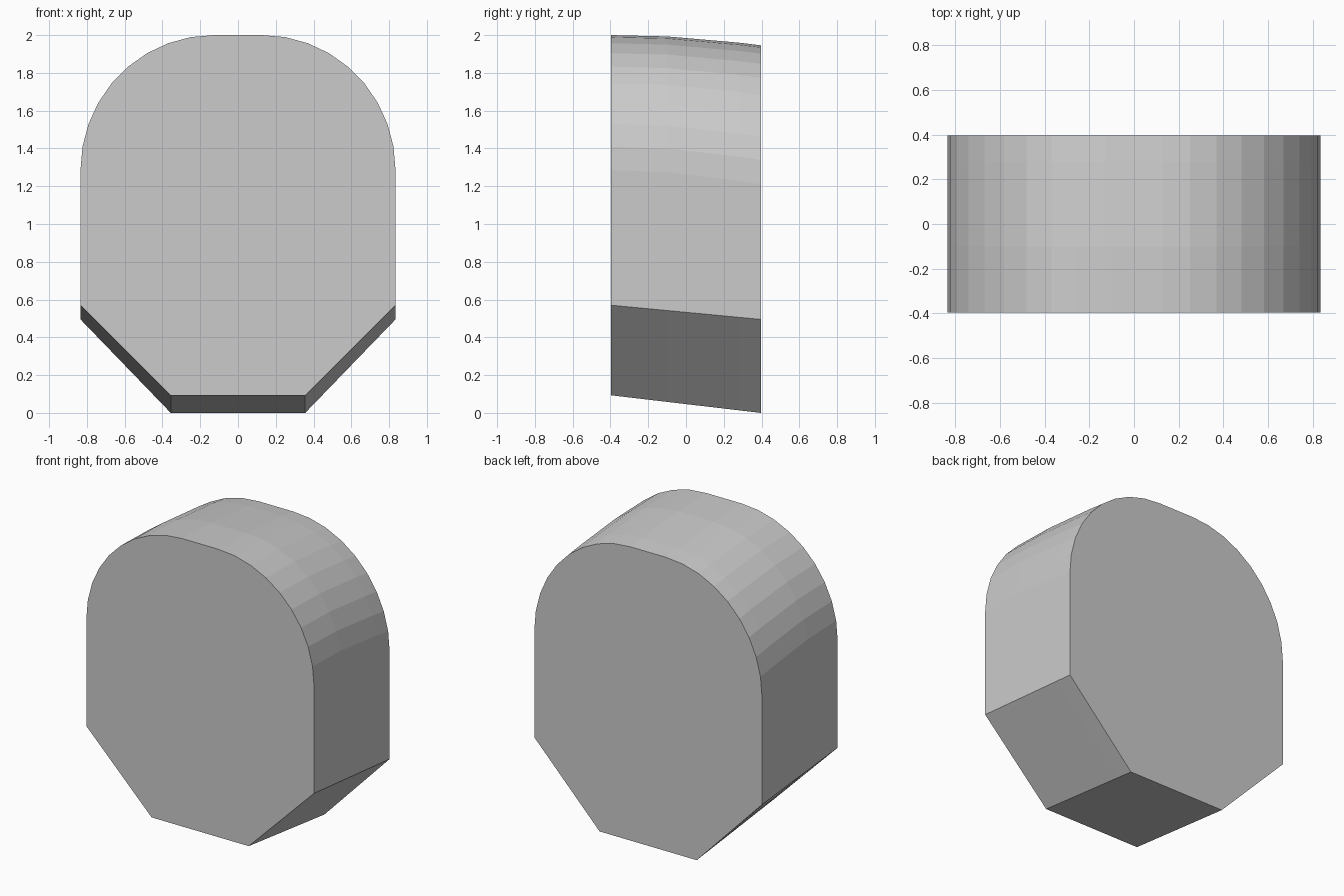
import bpy, bmesh
from math import sin, cos, radians

if "Cube" in bpy.data.objects:
    bpy.data.objects.remove(bpy.data.objects["Cube"])

HALF_DEPTH = 0.396
# Depth stations: (y, curved share of the downward slope used by the rounded top)
STATIONS = [(-HALF_DEPTH, 0.0), (-0.1, 0.13), (0.28, 0.74), (HALF_DEPTH, 1.0)]


def half_profile(y, share):
    """Right half of the outline, bottom to top, slumping toward the back."""
    t = (y + HALF_DEPTH) / (2 * HALF_DEPTH)
    pts = [(0.356, 0.093 * (1 - t)), (0.834, 0.57 - 0.075 * t)]
    for i in range(10):
        a = radians(10 * i)
        drop = (0.075 - 0.021 * sin(a)) * share
        pts.append((0.129 + 0.705 * cos(a), 1.285 + 0.715 * sin(a) - drop))
    return pts


bm = bmesh.new()

# Mirrored cross-sections along the depth
rings = []
for y, share in STATIONS:
    right = half_profile(y, share)
    outline = right + [(-x, z) for x, z in reversed(right)]
    rings.append([bm.verts.new((x, y, z)) for x, z in outline])

# Outer skin between cross-sections
n = len(rings[0])
for a, b in zip(rings, rings[1:]):
    for i in range(n):
        j = (i + 1) % n
        bm.faces.new((a[i], a[j], b[j], b[i]))

# Flat front and back
bm.faces.new(rings[0])
bm.faces.new(list(reversed(rings[-1])))
bmesh.ops.recalc_face_normals(bm, faces=bm.faces)

mesh = bpy.data.meshes.new("rounded_block")
bm.to_mesh(mesh)
bm.free()
block = bpy.data.objects.new("rounded_block", mesh)
bpy.context.collection.objects.link(block)
